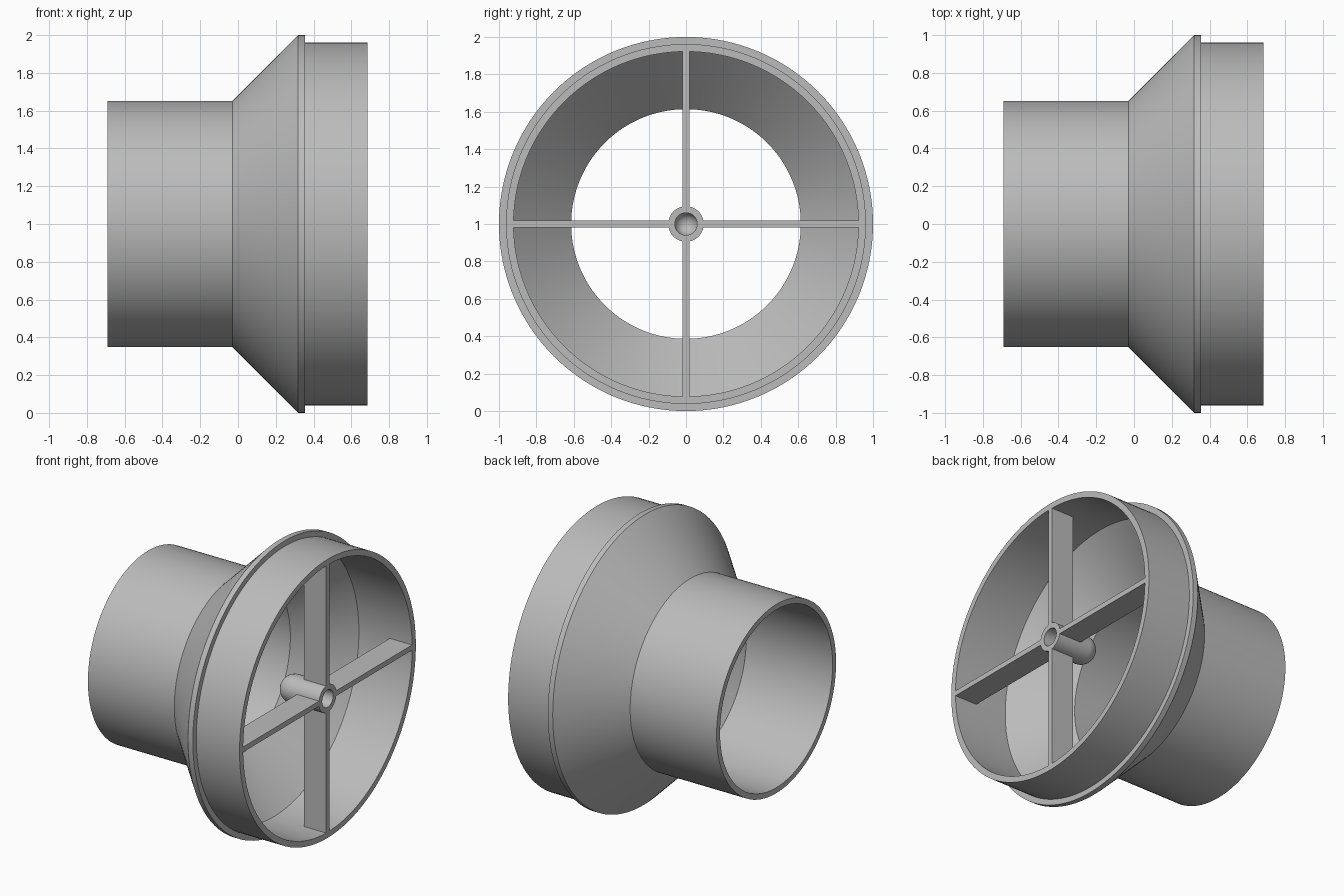
import bpy
import bmesh
from math import pi, sin, cos, radians
from mathutils import Matrix, Vector

cube = bpy.data.objects.get("Cube")
if cube:
    bpy.data.objects.remove(cube, do_unlink=True)

CENTRE = Vector((0, 0, 1))
MOUTH = 0.685        # x of the wide open end

grey = bpy.data.materials.new("plain grey")
grey.use_nodes = True
colour = (0.5, 0.5, 0.5, 1)
grey.diffuse_color = colour
grey.node_tree.nodes["Principled BSDF"].inputs["Base Color"].default_value = colour


def finish(name, bm):
    bmesh.ops.remove_doubles(bm, verts=bm.verts, dist=1e-5)
    bmesh.ops.recalc_face_normals(bm, faces=bm.faces)
    mesh = bpy.data.meshes.new(name)
    bm.to_mesh(mesh)
    bm.free()
    mesh.materials.append(grey)
    obj = bpy.data.objects.new(name, mesh)
    obj.location = CENTRE
    bpy.context.collection.objects.link(obj)
    return obj


def lathe(name, profile, steps, closed):
    """Spin an (x, radius) profile around the x axis."""
    bm = bmesh.new()
    verts = [bm.verts.new((x, 0, r)) for x, r in profile]
    pairs = list(zip(verts, verts[1:]))
    if closed:
        pairs.append((verts[-1], verts[0]))
    edges = [bm.edges.new(p) for p in pairs]
    bmesh.ops.spin(bm, geom=verts + edges, cent=(0, 0, 0), axis=(1, 0, 0),
                   angle=2 * pi, steps=steps, use_duplicate=False)
    obj = finish(name, bm)
    bpy.ops.object.select_all(action="DESELECT")
    obj.select_set(True)
    bpy.context.view_layer.objects.active = obj
    bpy.ops.object.shade_smooth_by_angle(angle=radians(30))
    return obj


# Hollow reducer shell: narrow pipe, cone, flange lip and wide collar
lathe("reducer_shell", [
    (-0.69, 0.652), (-0.03, 0.652), (0.318, 1.0), (0.355, 1.0),
    (0.355, 0.962), (MOUTH, 0.962), (MOUTH, 0.922),
    (0.278, 0.922), (-0.03, 0.614), (-0.69, 0.614)], 128, True)


# Hub: blind round-bottomed bore inside a round-ended post
def dome(radius, n=10):
    angles = [i * pi / 2 / n for i in range(n + 1)]
    return [(0.435 - radius * cos(a), radius * sin(a)) for a in angles]


hub_outer, hub_bore = 0.095, 0.06
lathe("centre_hub", dome(hub_outer) + [(MOUTH, hub_outer), (MOUTH, hub_bore)]
      + dome(hub_bore)[::-1], 48, False)

# Four flat spokes joining the hub to the collar
inner, outer, depth, thick = 0.093, 0.923, 0.17, 0.036
for i, side in enumerate(("left", "top", "right", "bottom")):
    bm = bmesh.new()
    bmesh.ops.create_cube(bm, size=1)
    bmesh.ops.scale(bm, vec=(depth, outer - inner, thick), verts=bm.verts)
    bmesh.ops.translate(bm, vec=(MOUTH - depth / 2, (inner + outer) / 2, 0),
                        verts=bm.verts)
    bmesh.ops.rotate(bm, cent=(0, 0, 0), verts=bm.verts,
                     matrix=Matrix.Rotation(i * pi / 2, 3, "X"))
    finish("spoke_" + side, bm)
